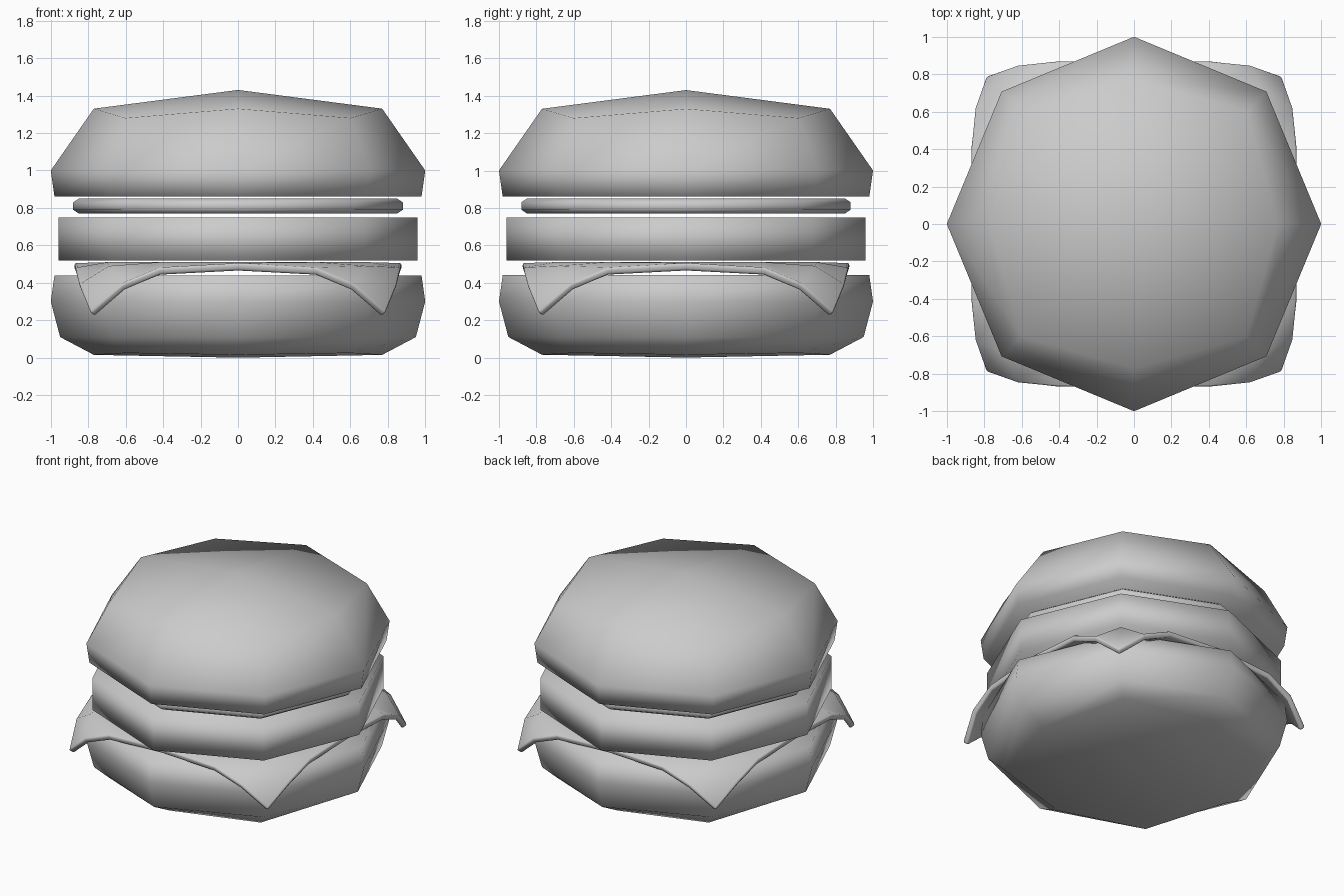
import bpy, bmesh
from math import cos, sin, pi

if "Cube" in bpy.data.objects:
    bpy.data.objects.remove(bpy.data.objects["Cube"])


def finish(name, bm):
    bmesh.ops.recalc_face_normals(bm, faces=bm.faces)
    mesh = bpy.data.meshes.new(name)
    bm.to_mesh(mesh)
    bm.free()
    for p in mesh.polygons:
        p.use_smooth = True
    obj = bpy.data.objects.new(name, mesh)
    bpy.context.collection.objects.link(obj)
    return obj


def octagon_stack(name, rings, z_bottom, z_top):
    """Rings are (axis radius, axis z, diagonal radius, diagonal z), bottom to top."""
    bm = bmesh.new()
    loops = []
    for ra, za, rd, zd in rings:
        loop = []
        for i in range(8):
            r, z = (rd, zd) if i % 2 else (ra, za)
            loop.append(bm.verts.new((r * cos(i * pi / 4), r * sin(i * pi / 4), z)))
        loops.append(loop)
    for a, b in zip(loops, loops[1:]):
        for i in range(8):
            j = (i + 1) % 8
            bm.faces.new((a[i], a[j], b[j], b[i]))
    for loop, z in ((loops[0], z_bottom), (loops[-1], z_top)):
        c = bm.verts.new((0, 0, z))
        for i in range(8):
            bm.faces.new((loop[i], loop[(i + 1) % 8], c))
    return finish(name, bm)


def ring(r, z):
    return (r, z, r, z)


# Buns
octagon_stack("bottom_bun", [(0.77, 0.015, 0.85, 0.025), ring(0.95, 0.11),
                             ring(1.0, 0.30), ring(0.98, 0.44)], 0.0, 0.44)
octagon_stack("top_bun", [ring(0.98, 0.86), ring(1.0, 1.0),
                          (0.77, 1.33, 0.85, 1.28)], 0.86, 1.43)

# Patty
octagon_stack("patty", [ring(0.96, 0.52), ring(0.96, 0.75)], 0.52, 0.75)

# Tomato slice with chamfered rims
octagon_stack("tomato_slice", [ring(0.85, 0.77), ring(0.88, 0.79),
                               ring(0.88, 0.83), ring(0.85, 0.85)], 0.77, 0.85)

# Cheese: one quadrant of a draped square, mirrored by sign over a 7 x 7 grid
drape = {(3, 3): (0.79, 0.79, 0.24), (3, 2): (0.85, 0.62, 0.39),
         (3, 1): (0.87, 0.42, 0.48), (3, 0): (0.875, 0.0, 0.505),
         (2, 2): (0.69, 0.69, 0.49), (2, 1): (0.70, 0.42, 0.51),
         (2, 0): (0.70, 0.0, 0.51), (1, 1): (0.42, 0.42, 0.51),
         (1, 0): (0.42, 0.0, 0.51), (0, 0): (0.0, 0.0, 0.51)}
bm = bmesh.new()
grid = {}
for i in range(-3, 4):
    for j in range(-3, 4):
        a, b = abs(i), abs(j)
        x, y, z = drape[(max(a, b), min(a, b))]
        if b > a:
            x, y = y, x
        grid[i, j] = bm.verts.new((x if i > 0 else -x, y if j > 0 else -y, z))
for i in range(-3, 3):
    for j in range(-3, 3):
        bm.faces.new((grid[i, j], grid[i + 1, j], grid[i + 1, j + 1], grid[i, j + 1]))
cheese = finish("cheese_slice", bm)
if cheese.data.polygons[0].normal.z < 0:
    cheese.data.flip_normals()
solid = cheese.modifiers.new("thickness", 'SOLIDIFY')
solid.thickness = 0.04
solid.offset = -1
bevel = cheese.modifiers.new("soft_edge", 'BEVEL')
bevel.width = 0.012
bevel.segments = 2
bevel.limit_method = 'ANGLE'
bevel.angle_limit = 1.1
